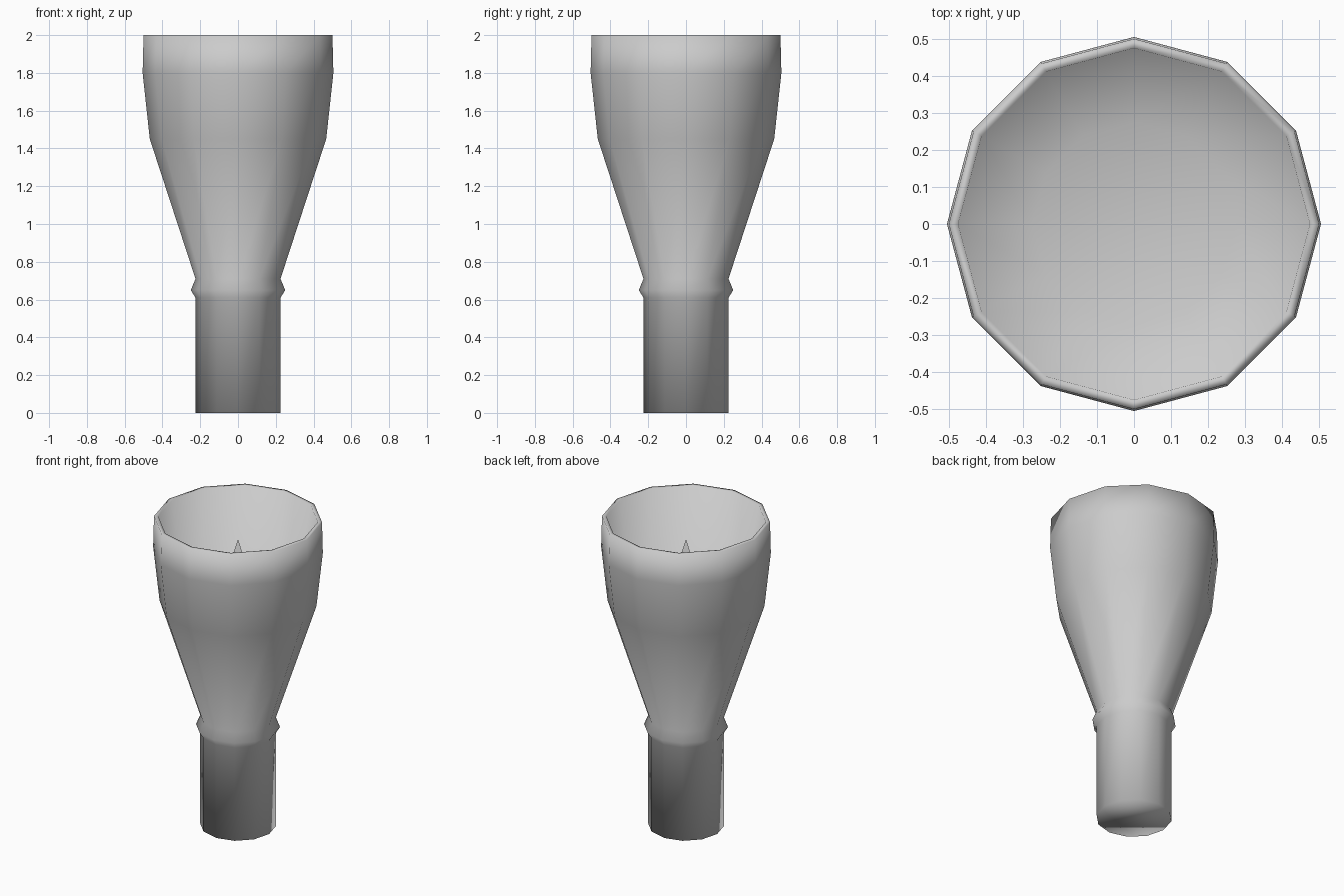
import bpy, bmesh
from math import cos, sin, tau

if "Cube" in bpy.data.objects:
    bpy.data.objects.remove(bpy.data.objects["Cube"])

SIDES = 12

# Outer wall from the foot up, over the rim, then straight down the inside wall
PROFILE = [
    (0.225, 0.00), (0.225, 0.61), (0.25, 0.65), (0.225, 0.71),
    (0.467, 1.45), (0.505, 1.80), (0.50, 2.00),
    (0.475, 2.00), (0.275, 0.95),
]
TIP_Z = 1.868  # pointed core inside the cup


def ring(bm, r, z):
    return [bm.verts.new((r * cos(tau * i / SIDES), r * sin(tau * i / SIDES), z))
            for i in range(SIDES)]


bm = bmesh.new()
rings = [ring(bm, r, z) for r, z in PROFILE]

# Walls
for a, b in zip(rings, rings[1:]):
    for i in range(SIDES):
        j = (i + 1) % SIDES
        bm.faces.new((a[i], a[j], b[j], b[i]))

# Flat underside
bm.faces.new(rings[0][::-1])

# Inner spike rising from the bottom of the cup
tip = bm.verts.new((0, 0, TIP_Z))
for i in range(SIDES):
    bm.faces.new((rings[-1][i], rings[-1][(i + 1) % SIDES], tip))

bmesh.ops.recalc_face_normals(bm, faces=bm.faces)
for f in bm.faces:
    f.smooth = True

mesh = bpy.data.meshes.new("flared_cup")
bm.to_mesh(mesh)
bm.free()
bpy.context.collection.objects.link(bpy.data.objects.new("flared_cup", mesh))
